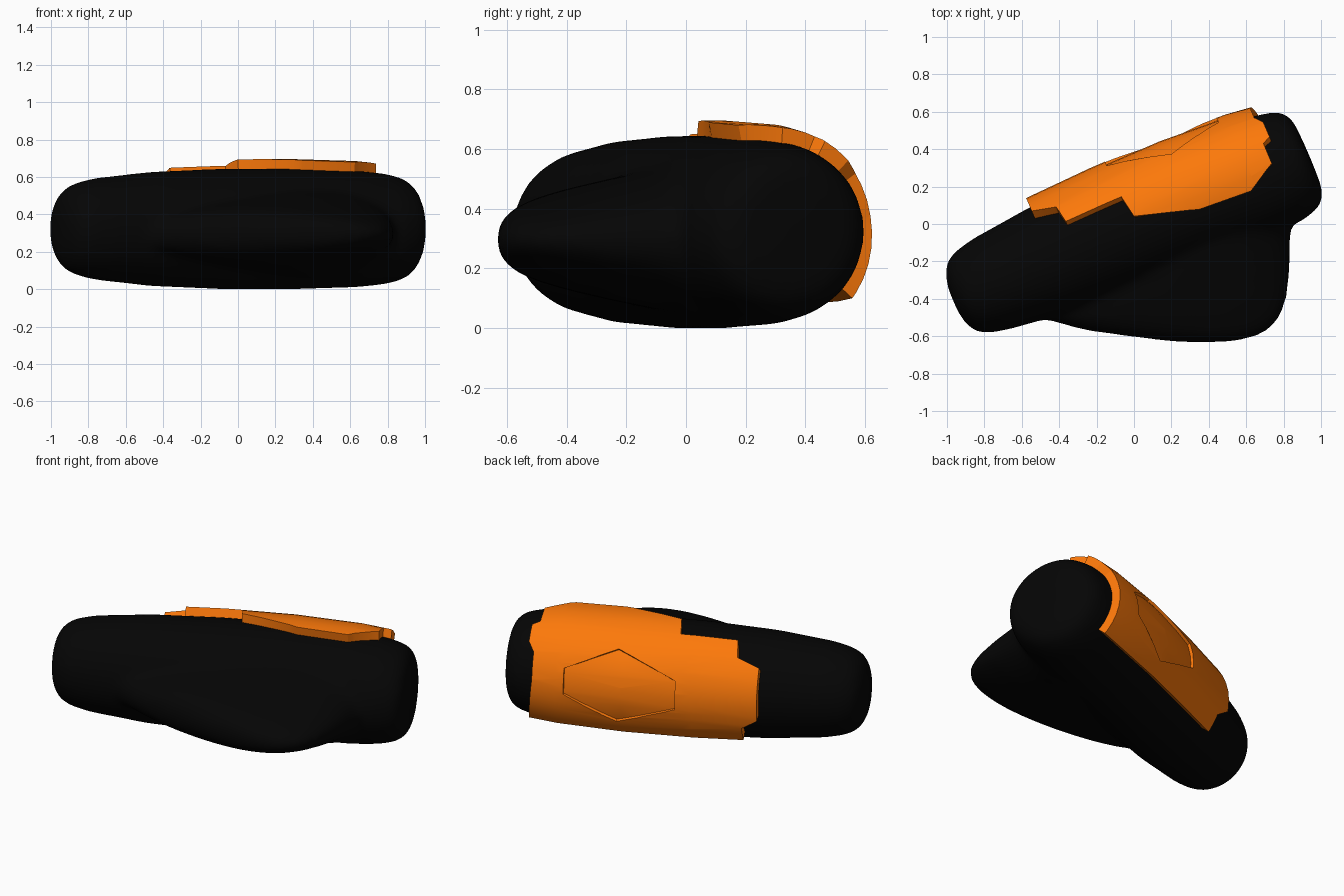
import bpy, bmesh, math
from mathutils import Vector

if "Cube" in bpy.data.objects:
    bpy.data.objects.remove(bpy.data.objects["Cube"])

ANG = math.radians(23.3)
AX = Vector((math.cos(ANG), math.sin(ANG), 0))     # limb axis
OUT = Vector((-math.sin(ANG), math.cos(ANG), 0))   # towards the armoured back
UP = Vector((0, 0, 1))
ZC = 0.322

# Limb profile: position along axis, radius
PROFILE = [(-1.05, 0.07), (-1.035, 0.15), (-1.0, 0.212), (-0.94, 0.247), (-0.83, 0.273),
           (-0.5, 0.307), (-0.1, 0.323), (0.3, 0.324), (0.68, 0.313), (0.84, 0.297),
           (0.93, 0.275), (0.975, 0.245), (0.999, 0.19), (1.005, 0.07)]


def radius(u):
    for (a, ra), (b, rb) in zip(PROFILE, PROFILE[1:]):
        if a <= u <= b:
            return ra + (rb - ra) * (u - a) / (b - a)
    return PROFILE[0][1]


def around(u, t, r):
    far = min(1, max(0, (u - 0.3) / 0.5))     # far end leans forward and is wider there
    near = min(1, max(0, (-0.4 - u) / 0.4))
    c = math.cos(t) * 0.985
    if c < 0:
        c *= 1 + 0.10 * far - 0.05 * near
    return AX * u + OUT * (r * c - 0.018 * far) + UP * (ZC + r * math.sin(t))


def material(name, col):
    m = bpy.data.materials.new(name)
    m.diffuse_color = col
    m.use_nodes = True
    m.node_tree.nodes["Principled BSDF"].inputs["Base Color"].default_value = m.diffuse_color
    return m


def make_object(name, bm, mat):
    bmesh.ops.recalc_face_normals(bm, faces=bm.faces)
    me = bpy.data.meshes.new(name)
    bm.to_mesh(me)
    bm.free()
    ob = bpy.data.objects.new(name, me)
    bpy.context.collection.objects.link(ob)
    me.materials.append(mat)
    return ob


def loft(bm, rings):
    vr = [[bm.verts.new(p) for p in ring] for ring in rings]
    for a, b in zip(vr, vr[1:]):
        for i in range(len(a)):
            j = (i + 1) % len(a)
            bm.faces.new((a[i], a[j], b[j], b[i]))
    bm.faces.new(vr[0][::-1])
    bm.faces.new(vr[-1])


def bake(ob):
    dg = bpy.context.evaluated_depsgraph_get()
    me = bpy.data.meshes.new_from_object(ob.evaluated_get(dg))
    ob.modifiers.clear()
    ob.data = me


def shade(ob, deg):
    bpy.ops.object.select_all(action='DESELECT')
    ob.select_set(True)
    bpy.context.view_layer.objects.active = ob
    bpy.ops.object.shade_smooth_by_angle(angle=math.radians(deg))


def shell(name, outline, lo, hi, mat):
    """Wrap an outline of (axis position, degrees) round the limb as a thick plate."""
    bm = bmesh.new()
    bm.faces.new([bm.verts.new((u, math.radians(t), 0)) for u, t in outline])
    bmesh.ops.triangulate(bm, faces=bm.faces[:])
    cuts = [((0, math.radians(t), 0), (0, 1, 0)) for t in range(-36, 109, 9)]
    cuts += [((u, 0, 0), (1, 0, 0)) for u in (-0.1, 0.3, 0.68)]
    for co, no in cuts:
        bmesh.ops.bisect_plane(bm, geom=bm.verts[:] + bm.edges[:] + bm.faces[:],
                               dist=1e-5, plane_co=co, plane_no=no)
    res = bmesh.ops.extrude_face_region(bm, geom=bm.faces[:], use_keep_orig=True)
    top = {v for v in res['geom'] if isinstance(v, bmesh.types.BMVert)}
    for v in bm.verts:
        u, t = v.co.x, v.co.y
        base = radius(u) if u > 0 else max(radius(u), 0.311)
        v.co = around(u, t, base + (hi if v in top else lo))
    return make_object(name, bm, mat)


black = material("black", (0.0015, 0.0015, 0.0015, 1))
orange = material("orange", (0.98, 0.19, 0.003, 1))

# Body: rounded limb blended with a tapering side lobe
N = 32
bm = bmesh.new()
loft(bm, [[around(u, 2 * math.pi * i / N, r) for i in range(N)] for u, r in PROFILE])
LOBE = [(-0.632, 0.22, 0.52, 0.04), (-0.605, 0.0, 0.65, 0.08), (-0.568, -0.27, 0.725, 0.11),
        (-0.5, -0.52, 0.785, 0.14), (-0.4, -0.5, 0.82, 0.17), (-0.25, -0.36, 0.838, 0.205),
        (-0.08, -0.2, 0.838, 0.24), (0.02, 0.1, 0.838, 0.255)]
loft(bm, [[((a + b) / 2 + (b - a) / 2 * math.cos(2 * math.pi * i / N), y,
            0.297 + h * math.sin(2 * math.pi * i / N)) for i in range(N)]
          for y, a, b, h in LOBE])
body = make_object("limb_body", bm, black)
rm = body.modifiers.new("blend", 'REMESH')
rm.mode = 'VOXEL'
rm.voxel_size = 0.022
sm = body.modifiers.new("soften", 'SMOOTH')
sm.factor = 0.5
sm.iterations = 14
bake(body)
if not body.data.materials:
    body.data.materials.append(black)
shade(body, 60)

# Armour plate with stepped ends
PLATE = [(-0.385, -40), (-0.385, -22), (-0.475, -12), (-0.475, 38), (-0.346, 46), (-0.33, 64),
         (-0.005, 64), (0.016, 84), (0.35, 100), (0.644, 101), (0.805, 86), (0.806, 66),
         (0.85, 62), (0.85, 44), (0.815, 34), (0.815, 8), (0.845, -40)]
plate = shell("armour_plate", PLATE, -0.008, 0.05, orange)

# Shallow hexagonal recess in the plate
HEX = [(-0.01, -6), (-0.01, 20), (0.33, 44), (0.63, 22), (0.63, -2), (0.33, -25)]
cutter = shell("recess_cutter", HEX, 0.033, 0.12, orange)
cutter.hide_render = True
bo = plate.modifiers.new("recess", 'BOOLEAN')
bo.operation = 'DIFFERENCE'
bo.solver = 'EXACT'
bo.object = cutter
bake(plate)
bpy.data.objects.remove(cutter)
shade(plate, 30)
